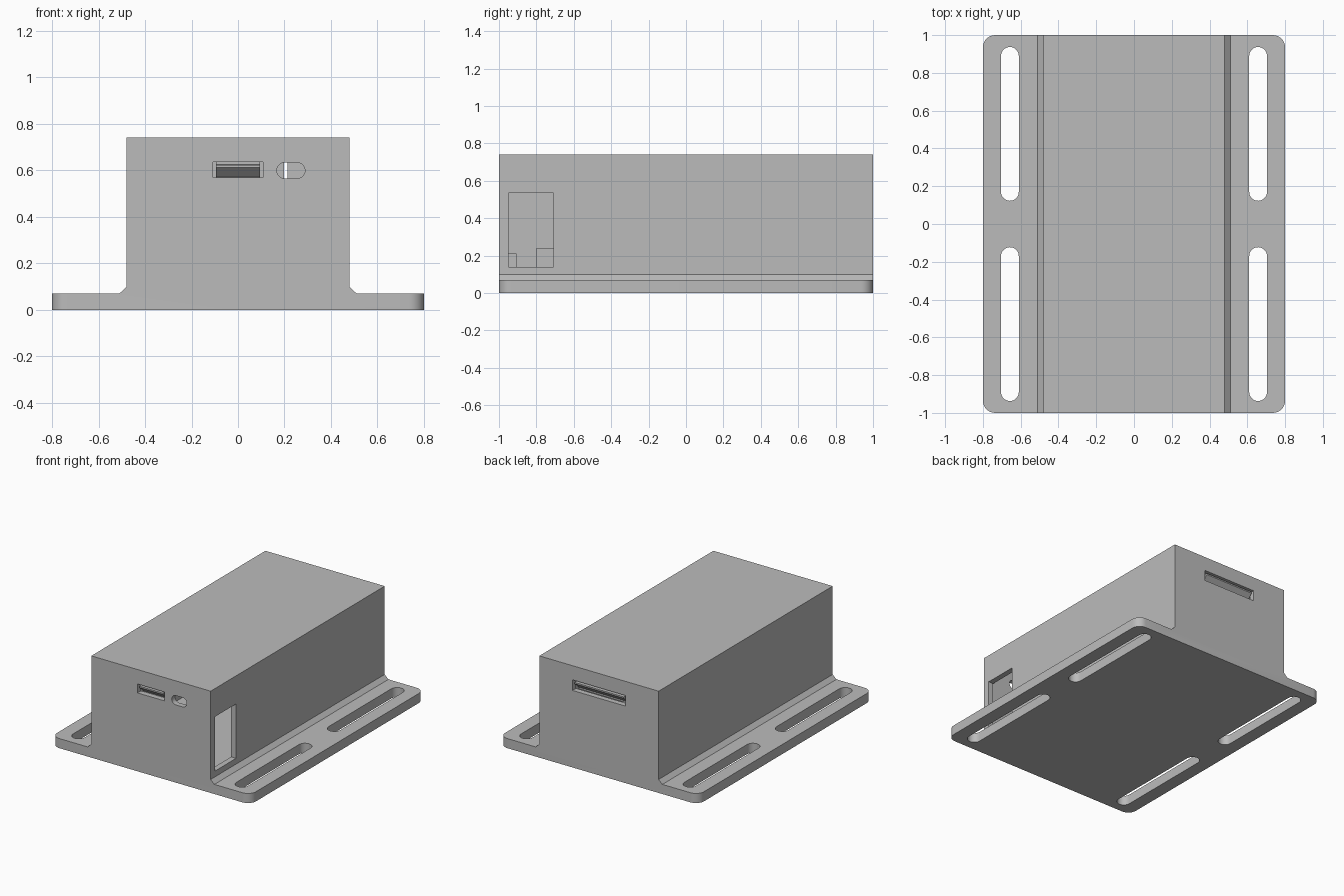
import bpy, bmesh, math
from mathutils import Vector

cube = bpy.data.objects.get("Cube")
if cube:
    bpy.data.objects.remove(cube, do_unlink=True)

grey = bpy.data.materials.new("plain_grey")
grey.use_nodes = True
GREY = (0.5, 0.5, 0.5, 1)
grey.diffuse_color = GREY
grey.node_tree.nodes["Principled BSDF"].inputs["Base Color"].default_value = GREY


def prism(name, outline, axis, lo, hi):
    """Extrude a 2D outline along an axis (outline uses the other two, in order)."""
    def place(p, h):
        v = list(p)
        v.insert("xyz".index(axis), h)
        return Vector(v)
    bm = bmesh.new()
    face = bm.faces.new([bm.verts.new(place(p, lo)) for p in outline])
    out = bmesh.ops.extrude_face_region(bm, geom=[face])
    verts = [g for g in out["geom"] if isinstance(g, bmesh.types.BMVert)]
    bmesh.ops.translate(bm, verts=verts, vec=place((0, 0), hi - lo))
    bmesh.ops.recalc_face_normals(bm, faces=bm.faces)
    mesh = bpy.data.meshes.new(name)
    bm.to_mesh(mesh)
    bm.free()
    mesh.materials.append(grey)
    obj = bpy.data.objects.new(name, mesh)
    bpy.context.collection.objects.link(obj)
    return obj


def rounded(x0, x1, y0, y1, r=0, steps=8):
    """Rectangle outline with rounded corners."""
    if not r:
        return [(x0, y0), (x1, y0), (x1, y1), (x0, y1)]
    points = []
    centres = [(x1 - r, y1 - r), (x0 + r, y1 - r), (x0 + r, y0 + r), (x1 - r, y0 + r)]
    for q, (cx, cy) in enumerate(centres):
        for i in range(steps + 1):
            a = math.pi / 2 * (q + i / steps)
            p = (cx + r * math.cos(a), cy + r * math.sin(a))
            if not points or math.dist(p, points[-1]) > 0.0001:
                points.append(p)
    if math.dist(points[0], points[-1]) < 0.0001:
        points.pop()
    return points


def combine(target, tool, operation):
    mod = target.modifiers.new(operation, "BOOLEAN")
    mod.operation = operation
    mod.solver = "EXACT"
    mod.object = tool
    bpy.context.view_layer.objects.active = target
    bpy.ops.object.modifier_apply(modifier=mod.name)
    bpy.data.objects.remove(tool, do_unlink=True)


BASE, TOP, HALF, WALL = 0.07, 0.74, 0.48, 0.04

# Mounting plate joined to the body, with a small chamfer along each side
enclosure = prism("enclosure", rounded(-0.8, 0.8, -1, 1, 0.065), "z", 0, BASE)
right_side = [(0.51, 0.03), (0.51, BASE), (HALF, 0.098), (HALF, TOP)]
profile = right_side + [(-x, z) for x, z in reversed(right_side)]
combine(enclosure, prism("body", profile, "y", -1, 1), "UNION")

# Hollow inside
combine(enclosure, prism("cavity", rounded(WALL - HALF, HALF - WALL, BASE, TOP - WALL),
                         "y", WALL - 1, 1 - WALL), "DIFFERENCE")

# Long mounting slots
for side in (-1, 1):
    for end in (-1, 1):
        x, y = side * 0.657, end * 0.53
        slot = rounded(x - 0.047, x + 0.047, y - 0.407, y + 0.407, 0.0469)
        combine(enclosure, prism("slot", slot, "z", -0.1, 0.2), "DIFFERENCE")

# Openings: front latch, front pill hole, back latch, side window
openings = [
    (rounded(-0.108, 0.108, 0.57, 0.635), "y", -1.1, -0.9),
    (rounded(0.167, 0.288, 0.565, 0.633, 0.0339), "y", -1.1, -0.9),
    (rounded(-0.213, 0.213, 0.56, 0.637), "y", 0.9, 1.1),
    (rounded(-0.95, -0.708, 0.14, 0.535), "x", 0.4, 0.6),
]
for outline, axis, lo, hi in openings:
    combine(enclosure, prism("opening", outline, axis, lo, hi), "DIFFERENCE")

# Merge flat faces left over from the cuts
bm = bmesh.new()
bm.from_mesh(enclosure.data)
bmesh.ops.remove_doubles(bm, verts=bm.verts, dist=0.0001)
bmesh.ops.dissolve_limit(bm, angle_limit=0.01, verts=bm.verts, edges=bm.edges)
bm.to_mesh(enclosure.data)
bm.free()

# Snap latches: a tongue hanging from the roof with a wedge poking into the opening
for name, end, half in (("front_latch", -1, 0.095), ("back_latch", 1, 0.197)):
    shape = [(0.925, TOP - WALL), (0.925, 0.56), (0.955, 0.56), (0.955, 0.572),
             (0.998, 0.612), (0.998, 0.622), (0.955, 0.624), (0.955, TOP - WALL)]
    prism(name, [(end * y, z) for y, z in shape], "x", -half, half)

# Low rests on the floor inside
prism("front_rest", rounded(-0.43, -0.2, -0.96, -0.905), "z", BASE, 0.21)
prism("rear_rest", rounded(-0.43, -0.2, -0.8, -0.7), "z", BASE, 0.24)

# Smooth the rounded corners while keeping hard edges
bpy.ops.object.select_all(action="DESELECT")
enclosure.select_set(True)
bpy.context.view_layer.objects.active = enclosure
bpy.ops.object.shade_smooth_by_angle(angle=math.radians(25))
